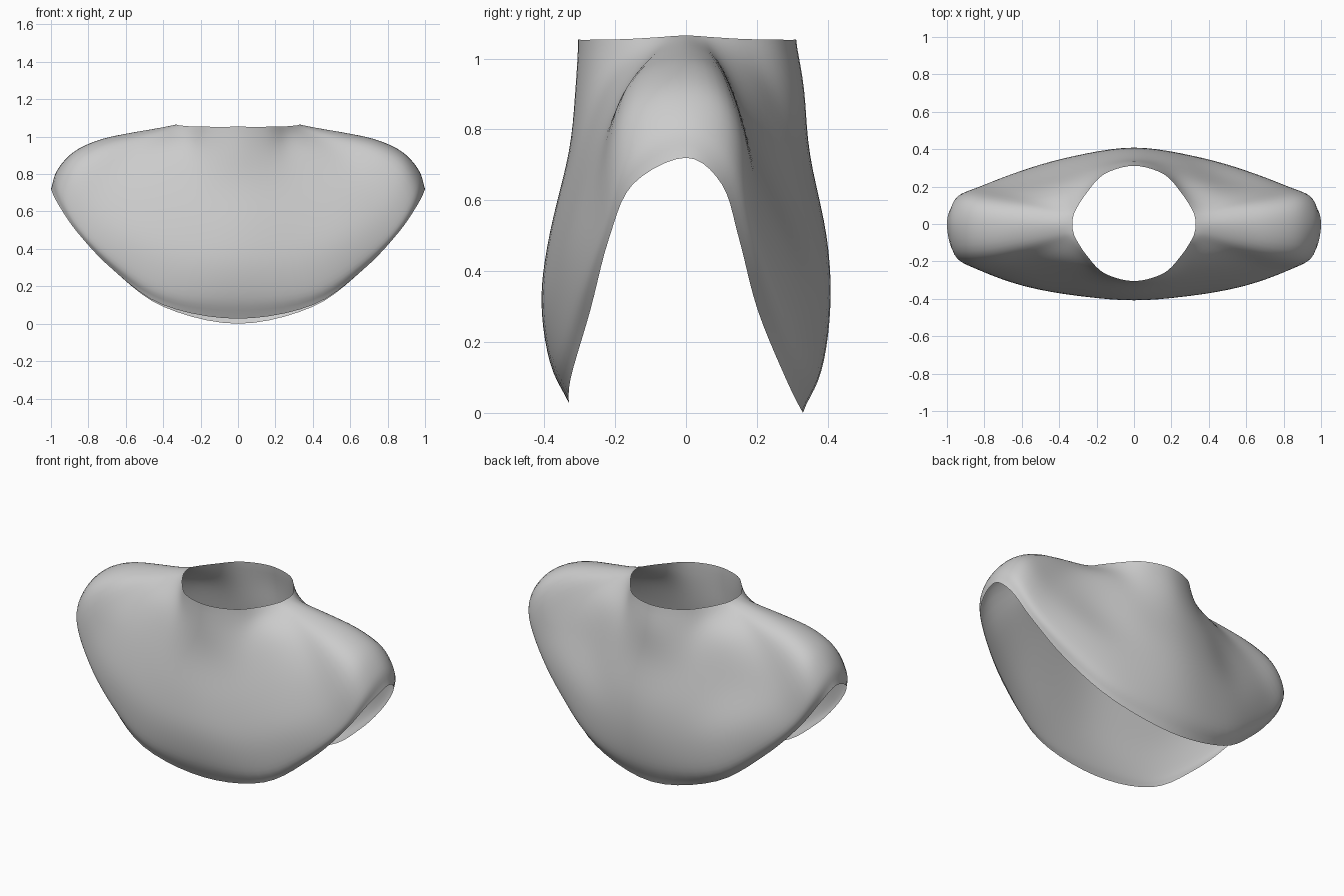
import bpy, bmesh
from mathutils import Vector

if "Cube" in bpy.data.objects:
    bpy.data.objects.remove(bpy.data.objects["Cube"])

# Front quarter of the cape: guide lines from neck rim to hem (x, forward, z)
GUIDES = [
    [(0, .305, 1.053), (0, .313, .92), (0, .33, .74), (0, .385, .51), (0, .41, .32), (0, .385, .14), (0, .33, .027)],
    [(.16, .262, 1.053), (.17, .274, .93), (.20, .308, .75), (.25, .36, .53), (.32, .382, .34), (.38, .362, .17), (.40, .325, .10)],
    [(.255, .165, 1.055), (.28, .188, .985), (.36, .235, .87), (.47, .297, .66), (.57, .332, .47), (.65, .31, .33), (.67, .27, .29)],
    [(.31, .08, 1.06), (.37, .105, 1.015), (.51, .163, .93), (.66, .228, .78), (.77, .253, .63), (.845, .24, .52), (.86, .218, .49)],
    [(.325, .04, 1.063), (.41, .057, 1.037), (.57, .105, .993), (.74, .155, .935), (.88, .178, .845), (.955, .172, .72), (.965, .15, .645)],
    [(.33, 0, 1.065), (.42, 0, 1.047), (.58, 0, 1.02), (.74, 0, .985), (.88, 0, .92), (.97, 0, .82), (1, 0, .72)],
]
STEPS = 5
BACK_BULGE = (.006, .022, .02, .014, 0, 0, 0)  # upper back is a little fuller


def back_point(p, row):
    """Turn a front guide point into its slightly slimmer back counterpart."""
    x, y, z = p
    t = min(1, max(0, (x - .18) / .6))
    slim = 1 - .2 * t
    if row == 6:
        slim -= .13 * x
    if row in (1, 2, 3) and x > .36:
        slim -= .07
    bulge = BACK_BULGE[row] * max(0, 1 - x / .45)
    drop = .027 * max(0, 1 - x / .6) * row / 6
    return (x, y * slim + bulge, z - drop)


def catmull(a, b, c, d, t):
    return .5 * (2 * b + (c - a) * t + (2 * a - 5 * b + 4 * c - d) * t * t
                 + (3 * b - a - 3 * c + d) * t ** 3)


def smooth_line(pts, closed):
    n, out = len(pts), []
    if closed:
        get = lambda i: pts[i % n]
    else:
        ext = [2 * pts[0] - pts[1]] + pts + [2 * pts[-1] - pts[-2]]
        get = lambda i: ext[i + 1]
    for i in range(n if closed else n - 1):
        for s in range(STEPS):
            out.append(catmull(get(i - 1), get(i), get(i + 1), get(i + 2), s / STEPS))
    if not closed:
        out.append(pts[-1])
    return out


# Full circle of guides: front -> right -> back -> left
front = [[Vector((x, -y, z)) for x, y, z in g] for g in GUIDES]
back = [[Vector(back_point(p, r)) for r, p in enumerate(g)] for g in GUIDES[:-1]]
right = front + back[::-1]
left = [[Vector((-p.x, p.y, p.z)) for p in g] for g in right[1:-1]][::-1]
lines = [smooth_line(g, False) for g in right + left]
rings = [smooth_line(list(r), True) for r in zip(*lines)]

# Cape surface, open at neck and hem
bm = bmesh.new()
grid = [[bm.verts.new(p) for p in r] for r in rings]
n = len(grid[0])
for a, b in zip(grid, grid[1:]):
    for i in range(n):
        j = (i + 1) % n
        bm.faces.new((a[i], b[i], b[j], a[j])).smooth = True

# Relax the inner surface so the drape flows evenly
inner = [v for v in bm.verts if not v.is_boundary]
for _ in range(3):
    bmesh.ops.smooth_vert(bm, verts=inner, factor=.5, use_axis_x=True, use_axis_y=True, use_axis_z=True)
bm.normal_update()
mesh = bpy.data.meshes.new("shoulder_cape")
bm.to_mesh(mesh)
bm.free()
cape = bpy.data.objects.new("shoulder_cape", mesh)
bpy.context.collection.objects.link(cape)
